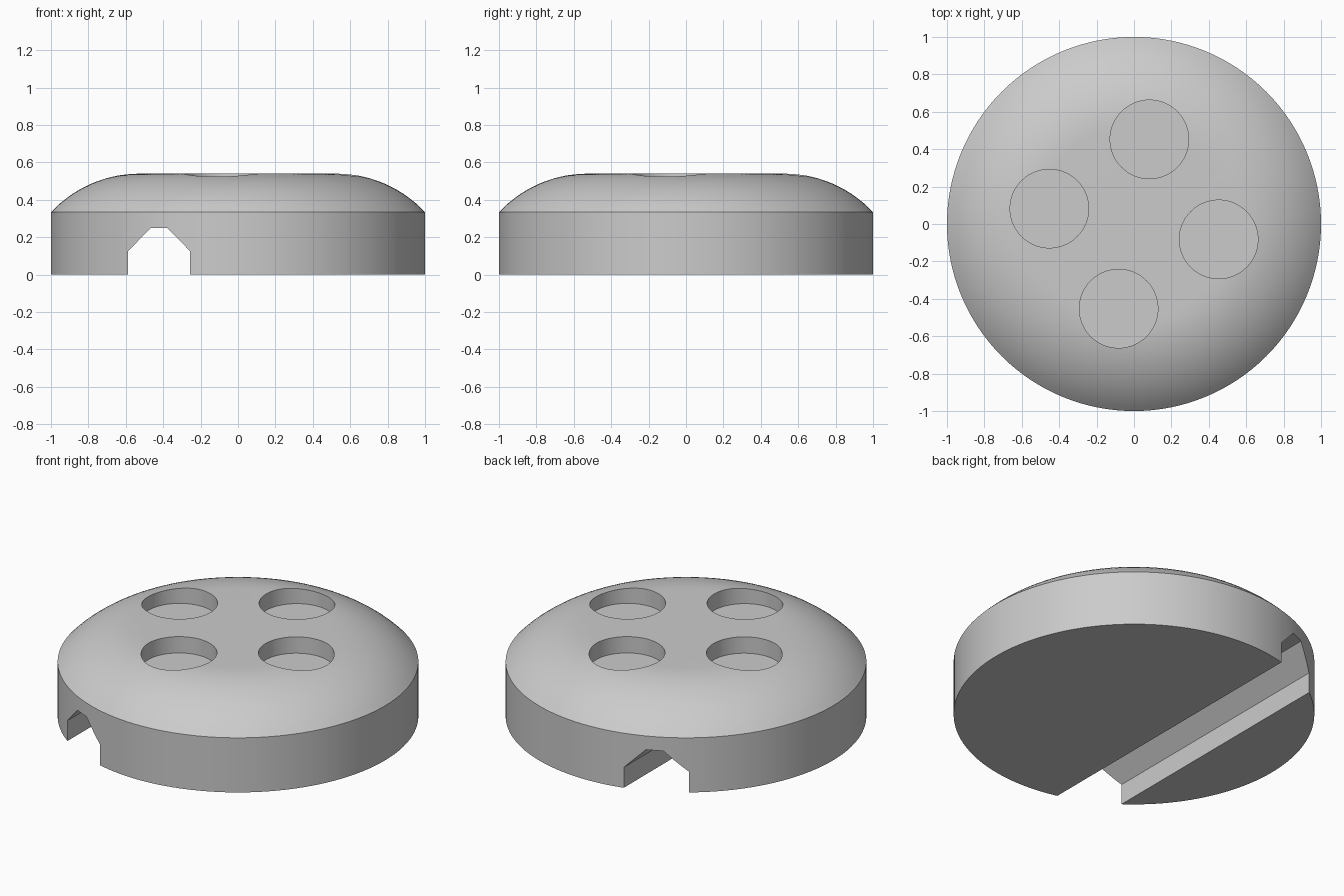
import bpy, bmesh, math
from math import sin, cos, pi

cube = bpy.data.objects.get("Cube")
if cube:
    bpy.data.objects.remove(cube, do_unlink=True)

grey = bpy.data.materials.new("light grey")
grey.use_nodes = True
colour = (0.6, 0.6, 0.6, 1)
grey.diffuse_color = colour
grey.node_tree.nodes["Principled BSDF"].inputs["Base Color"].default_value = colour

RIM_Z, TOP_Z, FLAT_R = 0.334, 0.54, 0.525
SEGMENTS, ARC_STEPS = 128, 14


def finish(name, bm):
    bmesh.ops.recalc_face_normals(bm, faces=bm.faces)
    mesh = bpy.data.meshes.new(name)
    bm.to_mesh(mesh)
    bm.free()
    mesh.materials.append(grey)
    obj = bpy.data.objects.new(name, mesh)
    bpy.context.collection.objects.link(obj)
    return obj


def lathe(name, profile):
    """Stack rings of (radius, height) and cap both ends."""
    bm = bmesh.new()
    rings = [[bm.verts.new((r * cos(2 * pi * i / SEGMENTS), r * sin(2 * pi * i / SEGMENTS), z))
              for i in range(SEGMENTS)] for r, z in profile]
    for low, high in zip(rings, rings[1:]):
        for i in range(SEGMENTS):
            j = (i + 1) % SEGMENTS
            bm.faces.new((low[i], low[j], high[j], high[i]))
    bm.faces.new(rings[0])
    bm.faces.new(rings[-1])
    return finish(name, bm)


def prism(name, outline, length):
    """Extrude an x-z outline along y."""
    bm = bmesh.new()
    face = bm.faces.new([bm.verts.new((x, -length / 2, z)) for x, z in outline])
    moved = bmesh.ops.extrude_face_region(bm, geom=[face])["geom"]
    bmesh.ops.translate(bm, vec=(0, length, 0),
                        verts=[v for v in moved if isinstance(v, bmesh.types.BMVert)])
    return finish(name, bm)


def cut(target, cutter):
    cutter.hide_render = True
    mod = target.modifiers.new("cut", "BOOLEAN")
    mod.operation, mod.solver, mod.object = "DIFFERENCE", "EXACT", cutter
    bpy.context.view_layer.objects.active = target
    bpy.ops.object.modifier_apply(modifier=mod.name)
    bpy.data.objects.remove(cutter, do_unlink=True)


# Round body: straight wall, then an arc that runs tangent into the flat top
run, rise = 1 - FLAT_R, TOP_Z - RIM_Z
radius = (run ** 2 + rise ** 2) / (2 * rise)
sweep = math.asin(run / radius)
arc = []
for k in range(ARC_STEPS + 1):
    a = sweep * (1 - k / ARC_STEPS)
    arc.append((FLAT_R + radius * sin(a), TOP_Z - radius * (1 - cos(a))))
body = lathe("domed_body", [(1, 0)] + arc)

# Four round pockets in the top, turned slightly from the axes
for k in range(4):
    a = math.radians(79.7) + k * pi / 2
    pocket = lathe("pocket_cutter", [(0.21, 0.44), (0.21, 0.8)])
    pocket.location = (0.46 * cos(a), 0.46 * sin(a), 0)
    bpy.context.view_layer.update()
    cut(body, pocket)

# Channel with chamfered top, running front to back underneath
mid = -0.422
half = [(0.166, -0.1), (0.166, 0.125), (0.044, 0.25)]
outline = [(mid + x, z) for x, z in half] + [(mid - x, z) for x, z in reversed(half)]
cut(body, prism("channel_cutter", outline, 3))

# Smooth curves, crisp edges
bpy.ops.object.select_all(action="DESELECT")
body.select_set(True)
bpy.context.view_layer.objects.active = body
bpy.ops.object.shade_smooth_by_angle(angle=math.radians(30))
